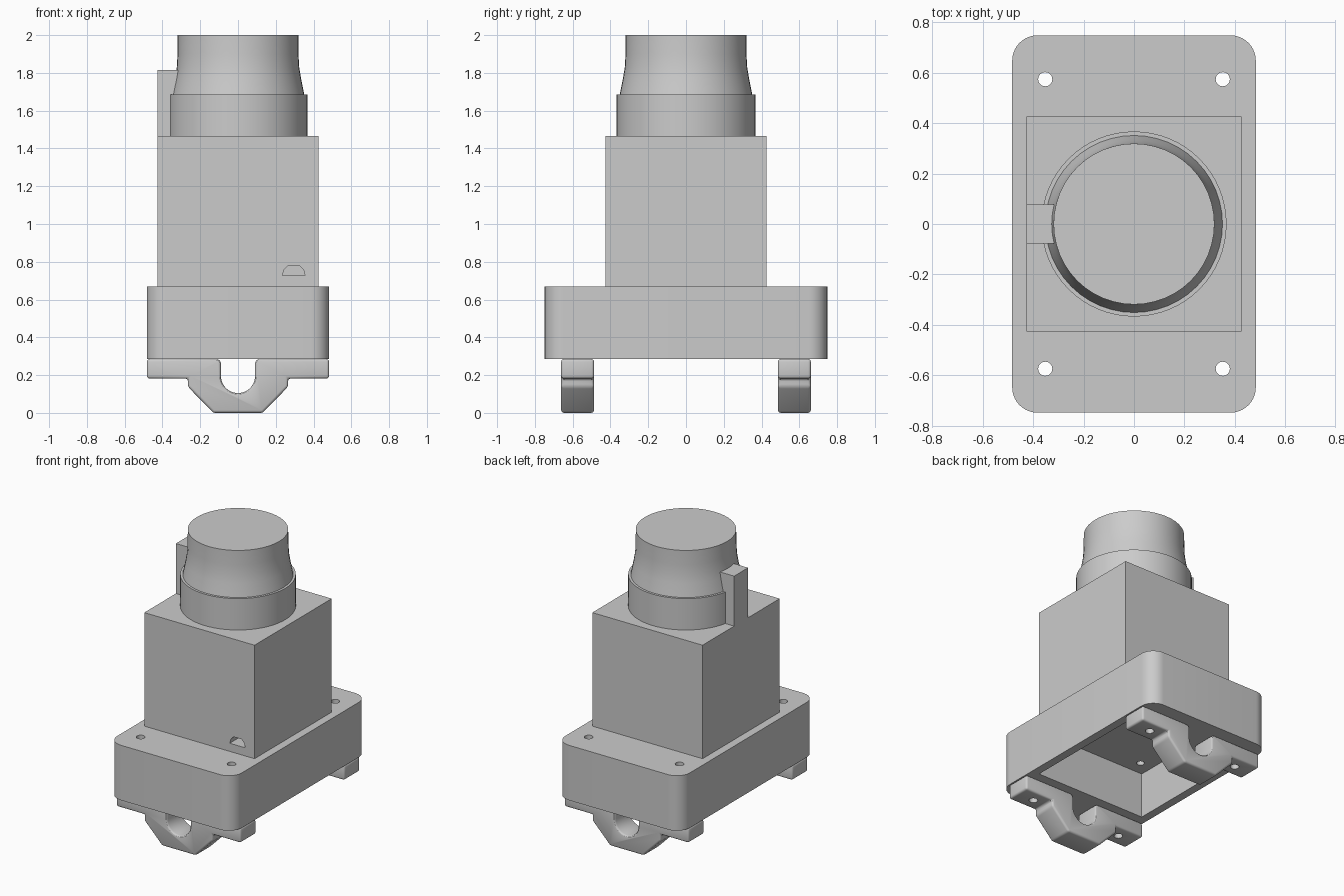
import bpy, bmesh
from math import sin, cos, pi, radians
from mathutils import Vector

if "Cube" in bpy.data.objects:
    bpy.data.objects.remove(bpy.data.objects["Cube"], do_unlink=True)

GREY = (0.6, 0.6, 0.6, 1)
grey = bpy.data.materials.new("plain_grey")
grey.use_nodes = True
grey.diffuse_color = GREY
grey.node_tree.nodes["Principled BSDF"].inputs["Base Color"].default_value = GREY


def finish(name, bm):
    """Turn a bmesh into a named object."""
    bmesh.ops.recalc_face_normals(bm, faces=bm.faces)
    mesh = bpy.data.meshes.new(name)
    bm.to_mesh(mesh)
    bm.free()
    mesh.materials.append(grey)
    ob = bpy.data.objects.new(name, mesh)
    bpy.context.collection.objects.link(ob)
    return ob


def activate(ob):
    bpy.ops.object.select_all(action='DESELECT')
    ob.select_set(True)
    bpy.context.view_layer.objects.active = ob


def prism(name, outline, axis, start, end):
    """Extrude a 2D outline along 'y' (outline in xz) or 'z' (outline in xy)."""
    bm = bmesh.new()
    if axis == 'y':
        verts = [bm.verts.new((a, start, b)) for a, b in outline]
        move = Vector((0, end - start, 0))
    else:
        verts = [bm.verts.new((a, b, start)) for a, b in outline]
        move = Vector((0, 0, end - start))
    face = bm.faces.new(verts)
    new = bmesh.ops.extrude_face_region(bm, geom=[face])["geom"]
    bmesh.ops.translate(bm, vec=move, verts=[v for v in new if isinstance(v, bmesh.types.BMVert)])
    return finish(name, bm)


def arc(cx, cy, r, a0, a1, steps):
    angles = [radians(a0 + (a1 - a0) * i / steps) for i in range(steps + 1)]
    return [(cx + r * cos(a), cy + r * sin(a)) for a in angles]


def rect(x0, x1, y0, y1):
    return [(x0, y0), (x1, y0), (x1, y1), (x0, y1)]


def lathe(name, profile, segments):
    """Closed solid of revolution about z from (radius, height) rings."""
    bm = bmesh.new()
    rings = [[bm.verts.new((r * cos(2 * pi * i / segments), r * sin(2 * pi * i / segments), z))
              for i in range(segments)] for r, z in profile]
    for low, high in zip(rings, rings[1:]):
        for i in range(segments):
            j = (i + 1) % segments
            bm.faces.new((low[i], low[j], high[j], high[i]))
    bm.faces.new(rings[0])
    bm.faces.new(rings[-1])
    return finish(name, bm)


def apply_modifier(ob, mod):
    activate(ob)
    bpy.ops.object.modifier_apply(modifier=mod.name)


def cut(ob, cutters):
    for cutter in cutters:
        cutter.hide_render = True
        mod = ob.modifiers.new("cut", 'BOOLEAN')
        mod.operation = 'DIFFERENCE'
        mod.solver = 'EXACT'
        mod.object = cutter
        apply_modifier(ob, mod)
        bpy.data.objects.remove(cutter, do_unlink=True)


def drill(x, y, r, z0, z1):
    return prism("drill_cutter", arc(x, y, r, 0, 345, 23), 'z', z0, z1)


def smooth(ob):
    activate(ob)
    bpy.ops.object.shade_smooth_by_angle(angle=radians(30))


HOLE_X, HOLE_Y, HOLE_R = 0.352, 0.574, 0.028
BASE_Z, TOP_Z = 0.285, 0.67
SIGNS = [(sx, sy) for sx in (-1, 1) for sy in (-1, 1)]

# Base block: rounded rectangle with a square pocket underneath and screw holes
R, W, D = 0.1, 0.483, 0.748
outline = []
for sx, sy, a in ((1, 1, 0), (-1, 1, 90), (-1, -1, 180), (1, -1, 270)):
    outline += arc(sx * (W - R), sy * (D - R), R, a, a + 90, 10)
base = prism("base_block", outline, 'z', BASE_Z, TOP_Z)
cut(base, [prism("pocket_cutter", rect(-.425, .425, -.43, .43), 'z', 0.2, 0.6)])
cut(base, [drill(sx * HOLE_X, sy * HOLE_Y, HOLE_R, 0.2, 0.8) for sx, sy in SIGNS])
cut(base, [drill(sx * 0.33, sy * 0.33, 0.025, 0.55, 0.8) for sx, sy in SIGNS])
smooth(base)

# Square housing with a small cable opening low on the front
housing = prism("housing", rect(-.427, .427, -.427, .427), 'z', TOP_Z, 1.465)
opening = [(.235, .727), (.355, .727), (.347, .757), (.325, .78), (.265, .78), (.243, .757)]
cut(housing, [prism("opening_cutter", opening, 'y', -0.6, -0.3)])

# Collar and tapered knob
smooth(lathe("collar", [(.367, 1.465), (.367, 1.685)], 64))
knob = [(.352, 1.68), (.345, 1.715), (.333, 1.775), (.324, 1.83), (.32, 1.9), (.319, 2.0)]
smooth(lathe("knob", knob, 48))

# Upright stop tab beside the knob
prism("stop_tab", rect(-.427, -.318, -.077, .077), 'z', 1.465, 1.815)

# Clamps: half profile with a U slot, mirrored across x
lip = 0.025
half = [(.09 * sin(radians(a)), .195 - .09 * cos(radians(a))) for a in range(0, 91, 10)]
half += arc(.09 + lip, BASE_Z - lip, lip, 180, 90, 4)
half += [(.482, BASE_Z), (.482, .182), (.265, .182), (.265, .138), (.13, 0)]
profile = half + [(-x, z) for x, z in reversed(half[1:])]

for name, sy in (("front_clamp", -1), ("rear_clamp", 1)):
    y = sy * HOLE_Y
    clamp = prism(name, profile, 'y', y - .087, y + .087)
    bevel = clamp.modifiers.new("soft_edges", 'BEVEL')
    bevel.width = 0.014
    bevel.segments = 3
    bevel.limit_method = 'ANGLE'
    bevel.angle_limit = radians(40)
    apply_modifier(clamp, bevel)
    cut(clamp, [drill(sx * HOLE_X, y, HOLE_R, 0.1, 0.4) for sx in (-1, 1)])
    smooth(clamp)
